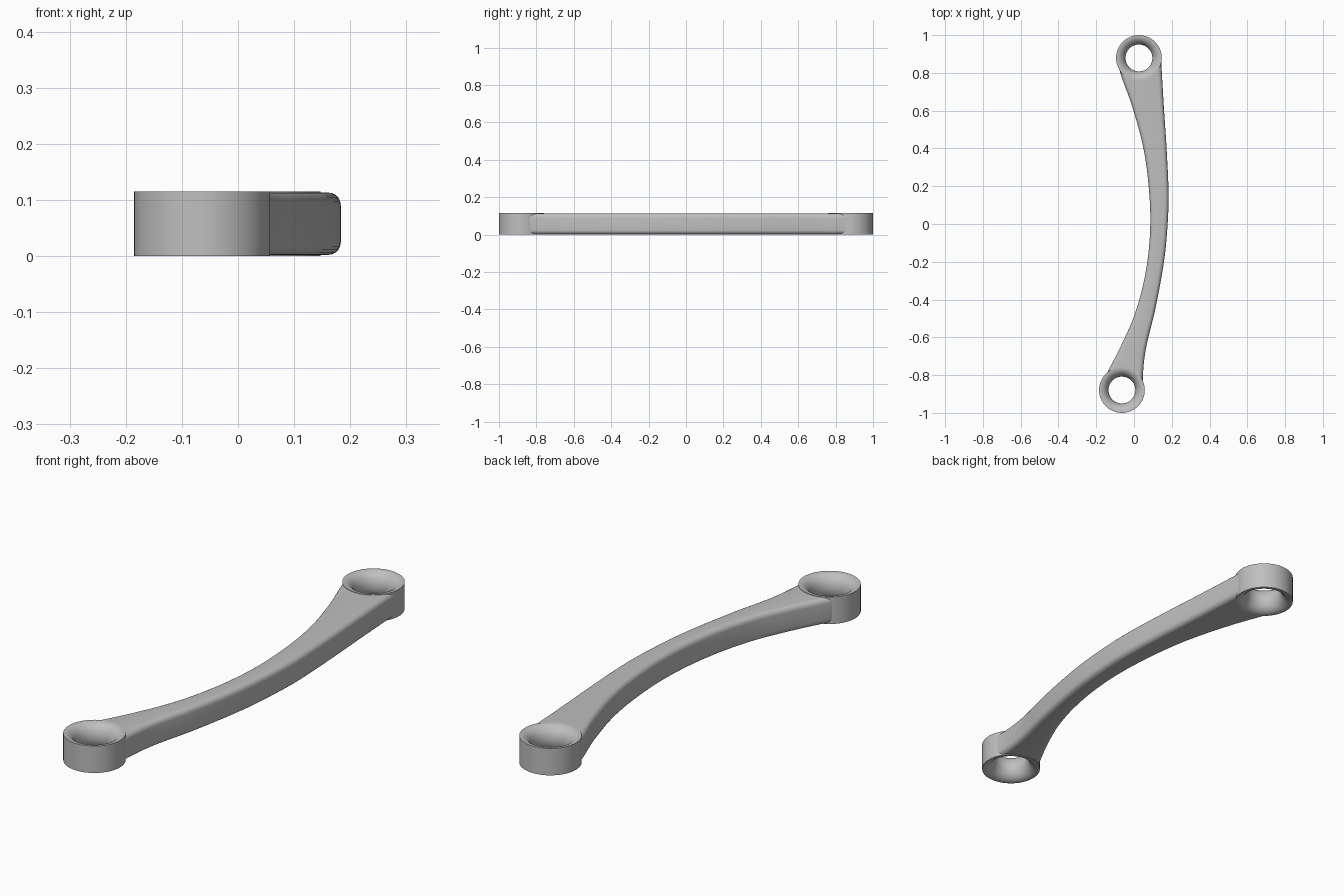
import bpy, bmesh, math

cube = bpy.data.objects.get("Cube")
if cube:
    bpy.data.objects.remove(cube, do_unlink=True)

HEIGHT = 0.115
RADIUS = 0.121
BORE = 0.071
ENDS = {"rear_ring": (0.026, 0.879), "front_ring": (-0.064, -0.879)}

grey = bpy.data.materials.new("plain grey")
grey.use_nodes = True
grey.diffuse_color = (0.52, 0.52, 0.52, 1)
grey.node_tree.nodes["Principled BSDF"].inputs["Base Color"].default_value = grey.diffuse_color


def make_object(name, bm):
    bmesh.ops.recalc_face_normals(bm, faces=bm.faces)
    mesh = bpy.data.meshes.new(name)
    bm.to_mesh(mesh)
    bm.free()
    mesh.materials.append(grey)
    obj = bpy.data.objects.new(name, mesh)
    bpy.context.collection.objects.link(obj)
    return obj


def smooth(obj):
    bpy.ops.object.select_all(action="DESELECT")
    obj.select_set(True)
    bpy.context.view_layer.objects.active = obj
    bpy.ops.object.shade_smooth_by_angle(angle=math.radians(35))


def loft(loops, closed):
    """Skin a list of equal closed loops, capping the ends if it is open."""
    bm = bmesh.new()
    rows = [[bm.verts.new(p) for p in loop] for loop in loops]
    pairs = list(zip(rows, rows[1:]))
    if closed:
        pairs.append((rows[-1], rows[0]))
    else:
        bm.faces.new(rows[0])
        bm.faces.new(rows[-1])
    for a, b in pairs:
        for i in range(len(a)):
            j = (i + 1) % len(a)
            bm.faces.new((a[i], a[j], b[j], b[i]))
    return bm


def spline(points, y):
    """Smooth x at a given y through (y, x) points."""
    n = len(points)
    k = max(i for i in range(n - 1) if points[i][0] <= y or i == 0)

    def slope(i):
        a, b = points[max(i - 1, 0)], points[min(i + 1, n - 1)]
        return (b[1] - a[1]) / (b[0] - a[0])

    (y0, x0), (y1, x1) = points[k], points[k + 1]
    h = y1 - y0
    t = (y - y0) / h
    return ((2*t**3 - 3*t**2 + 1) * x0 + (t**3 - 2*t**2 + t) * h * slope(k)
            + (3*t**2 - 2*t**3) * x1 + (t**3 - t**2) * h * slope(k + 1))


# Rings: straight outer wall, flared bore
def ring(name, centre):
    half = HEIGHT / 2
    flare = RADIUS - BORE - 0.003
    profile = [(RADIUS, 0), (RADIUS, HEIGHT)]
    for i in range(17):
        a = math.pi / 2 - math.pi * i / 16
        profile.append((BORE + flare * (1 - math.cos(a)), half + half * math.sin(a)))
    loops = []
    for i in range(64):
        a = math.tau * i / 64
        loops.append([(centre[0] + r * math.cos(a), centre[1] + r * math.sin(a), z)
                      for r, z in profile])
    smooth(make_object(name, loft(loops, True)))


for name, centre in ENDS.items():
    ring(name, centre)

# Bowed arm: rounded cross-section between a hollow and a bulging edge
HOLLOW = [(-0.86, -0.17), (-0.79, -0.143), (-0.66, -0.076), (-0.48, 0.003), (-0.29, 0.055),
          (-0.08, 0.083), (0.13, 0.083), (0.39, 0.052), (0.63, -0.012), (0.79, -0.07), (0.86, -0.088)]
BULGE = [(-0.86, 0.05), (-0.8, 0.047), (-0.66, 0.063), (-0.45, 0.113), (-0.19, 0.16),
         (0.0, 0.178), (0.16, 0.183), (0.39, 0.173), (0.62, 0.158), (0.86, 0.144)]


def section(y):
    fillet, low, high = 0.022, 0.002, HEIGHT - 0.002
    left, right = spline(HOLLOW, y), spline(BULGE, y)
    corners = [(right - fillet, high - fillet), (left + fillet, high - fillet),
               (left + fillet, low + fillet), (right - fillet, low + fillet)]
    points = []
    for q, (cx, cz) in enumerate(corners):
        for i in range(6):
            a = math.pi / 2 * (q + i / 5)
            points.append((cx + fillet * math.cos(a), y, cz + fillet * math.sin(a)))
    return points


arm = make_object("arm", loft([section(-0.86 + 1.72 * i / 60) for i in range(61)], False))

# Trim the arm where it meets the rings
for name, (x, y) in ENDS.items():
    bm = bmesh.new()
    bmesh.ops.create_cone(bm, cap_ends=True, segments=64, radius1=RADIUS - 0.002,
                          radius2=RADIUS - 0.002, depth=0.4)
    cutter = make_object(name + "_cutter", bm)
    cutter.location = (x, y, HEIGHT / 2)
    cutter.hide_render = True
    bpy.context.view_layer.update()
    trim = arm.modifiers.new("trim", "BOOLEAN")
    trim.operation = "DIFFERENCE"
    trim.solver = "EXACT"
    trim.object = cutter
    bpy.context.view_layer.objects.active = arm
    bpy.ops.object.modifier_apply(modifier=trim.name)
    bpy.data.objects.remove(cutter, do_unlink=True)
smooth(arm)
